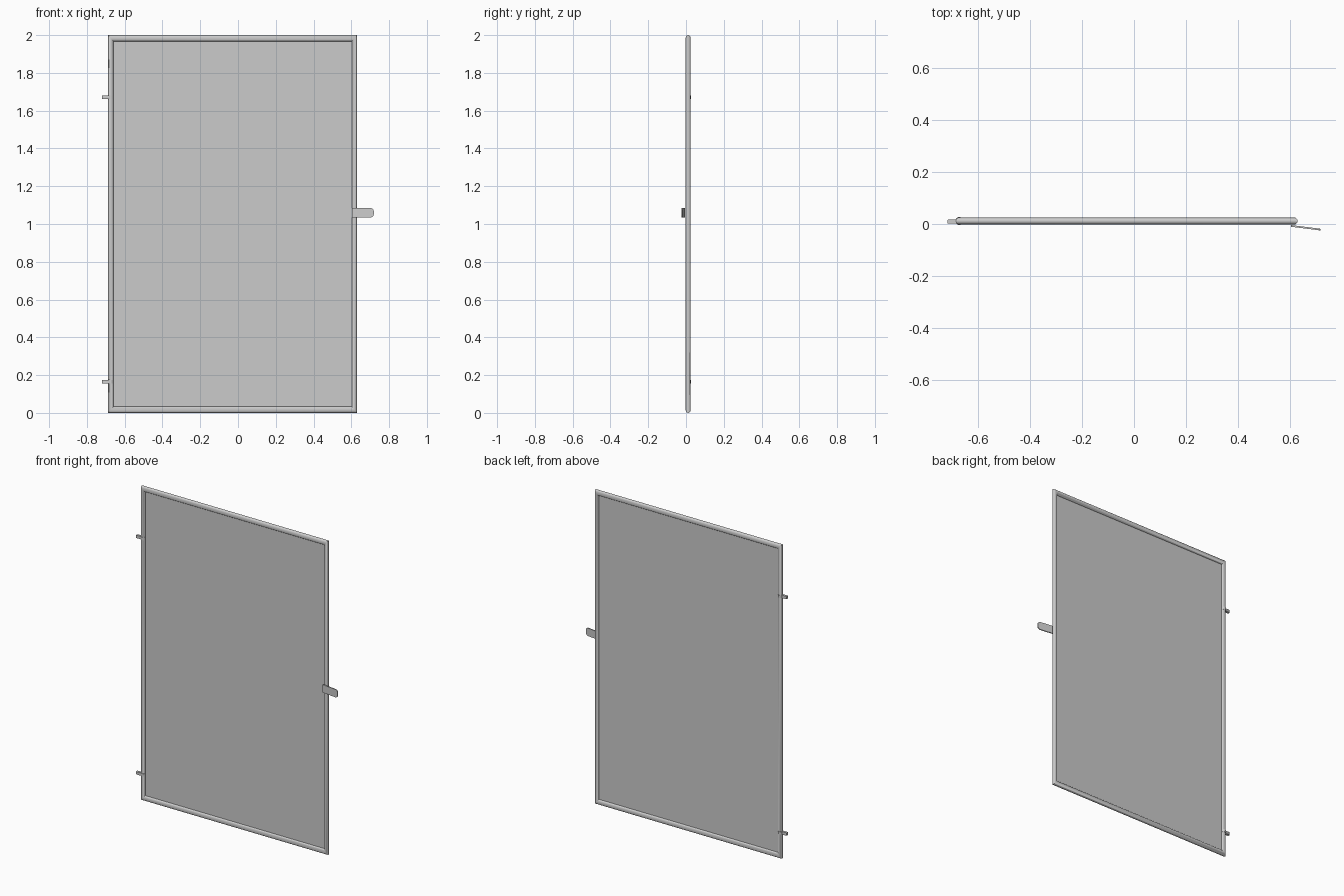
import bpy, bmesh, math
from mathutils import Vector

if "Cube" in bpy.data.objects:
    bpy.data.objects.remove(bpy.data.objects["Cube"])

L, R, B, T = -0.687, 0.630, 0.0, 2.0     # outer frame limits
YC, RY = 0.0115, 0.0135                  # tube centre and half depth
WX, WZ = 0.0135, 0.0165                  # half widths of posts and rails
N = 20


def finish(name, bm, angle=40):
    bmesh.ops.recalc_face_normals(bm, faces=bm.faces[:])
    me = bpy.data.meshes.new(name)
    bm.to_mesh(me)
    bm.free()
    ob = bpy.data.objects.new(name, me)
    bpy.context.collection.objects.link(ob)
    bpy.ops.object.select_all(action='DESELECT')
    ob.select_set(True)
    bpy.context.view_layer.objects.active = ob
    bpy.ops.object.shade_smooth_by_angle(angle=math.radians(angle))
    return ob


def extrude(name, pts, vec):
    bm = bmesh.new()
    f = bm.faces.new([bm.verts.new(p) for p in pts])
    g = bmesh.ops.extrude_face_region(bm, geom=[f], use_keep_orig=True)
    verts = [e for e in g['geom'] if isinstance(e, bmesh.types.BMVert)]
    bmesh.ops.translate(bm, verts=verts, vec=Vector(vec))
    return finish(name, bm)


# round tube frame with mitred corners
bm = bmesh.new()
rings = []
for x, z, sx, sz in ((L, B, 1, 1), (R, B, -1, 1), (R, T, -1, -1), (L, T, 1, -1)):
    ring = []
    for i in range(N):
        a = 2 * math.pi * i / N
        c = 1 - math.cos(a)
        ring.append(bm.verts.new((x + sx * WX * c, YC + RY * math.sin(a), z + sz * WZ * c)))
    rings.append(ring)
for k in range(4):
    p, q = rings[k], rings[(k + 1) % 4]
    for i in range(N):
        j = (i + 1) % N
        bm.faces.new((p[i], p[j], q[j], q[i]))
finish("frame", bm)

# thin infill panel, edges buried in the tube
x0, x1, z0, z1 = L + WX, R - WX, B + WZ, T - WZ
extrude("panel", [(x0, YC - 0.001, z0), (x1, YC - 0.001, z0),
                  (x1, YC - 0.001, z1), (x0, YC - 0.001, z1)], (0, 0.002, 0))

# hinge collars wrapped round the left post, each with a tab
for tag, z in (("lower", 0.165), ("upper", 1.670)):
    h = 0.018
    ring = [(L + WX + 0.0152 * math.cos(2 * math.pi * i / N),
             YC + 0.0152 * math.sin(2 * math.pi * i / N), z - h / 2) for i in range(N)]
    extrude(tag + "_hinge_collar", ring, (0, 0, h))
    xa, xb = -0.719, L + 0.004
    extrude(tag + "_hinge_tab", [(xa, 0.003, z - h / 2), (xa + 0.003, 0.001, z - h / 2),
                                 (xb, 0.001, z - h / 2), (xb, 0.0165, z - h / 2),
                                 (xa + 0.003, 0.0165, z - h / 2), (xa, 0.0145, z - h / 2)],
            (0, 0, h))

# slanted latch plate with rounded outer end
xi, xo, zb, zt, r = 0.604, 0.719, 1.035, 1.085, 0.018


def front_y(x):
    return -0.0105 - 0.0145 * (x - xi) / (xo - xi)


outline = [(xi, zb)]
for cz, start in ((zb + r, -90), (zt - r, 0)):
    for i in range(7):
        a = math.radians(start + 15 * i)
        outline.append((xo - r + r * math.cos(a), cz + r * math.sin(a)))
outline.append((xi, zt))
extrude("latch", [(x, front_y(x), z) for x, z in outline], (0, 0.0065, 0))
